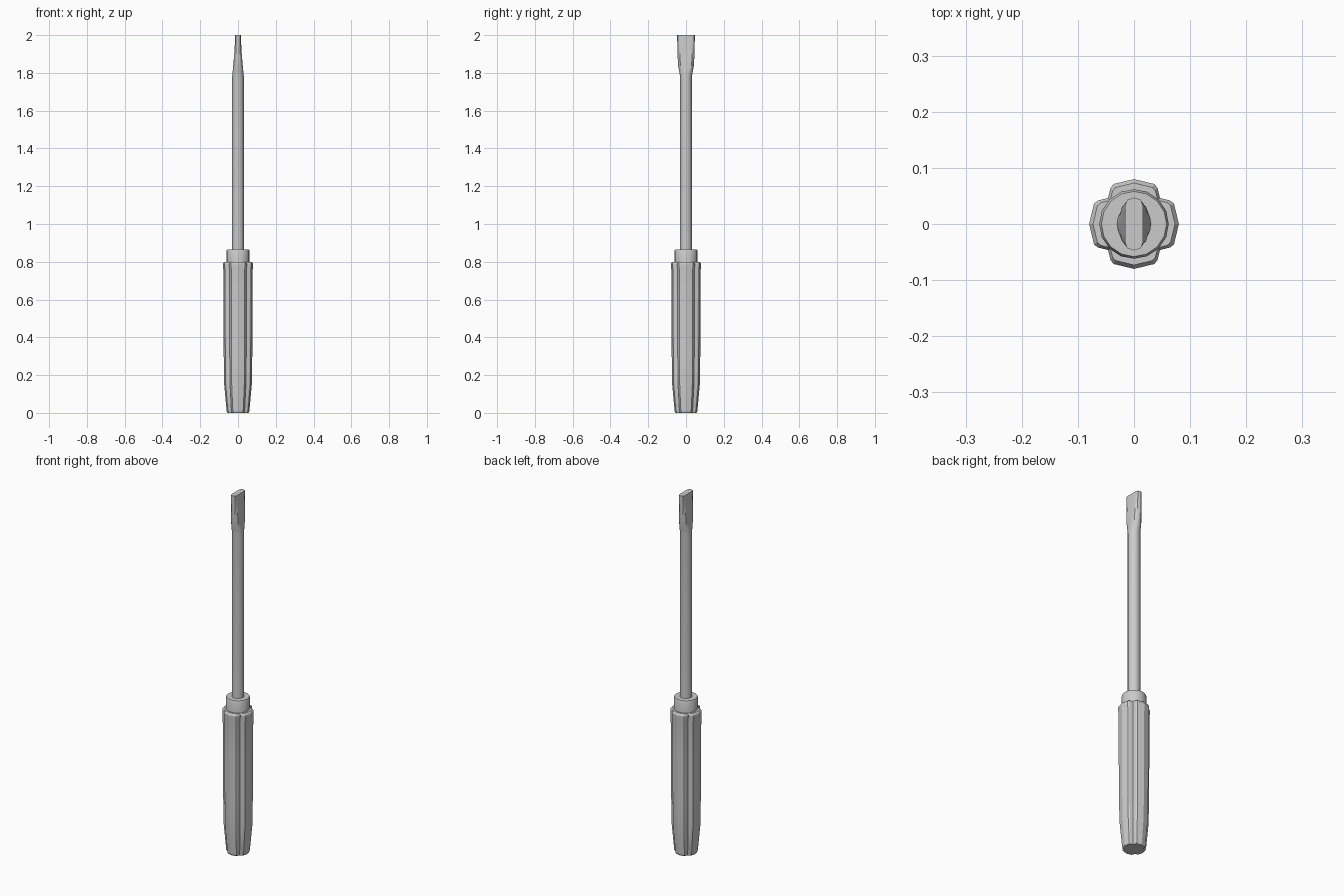
import bpy, bmesh
from math import sin, cos, pi, radians

if "Cube" in bpy.data.objects:
    bpy.data.objects.remove(bpy.data.objects["Cube"])


def loft(name, rings, angle=30):
    """Skin a stack of equal-length point rings and cap both ends."""
    bm = bmesh.new()
    loops = [[bm.verts.new(p) for p in ring] for ring in rings]
    n = len(loops[0])
    for a, b in zip(loops, loops[1:]):
        for i in range(n):
            j = (i + 1) % n
            bm.faces.new((a[i], a[j], b[j], b[i]))
    bm.faces.new(loops[0][::-1])
    bm.faces.new(loops[-1])
    bmesh.ops.recalc_face_normals(bm, faces=bm.faces[:])
    mesh = bpy.data.meshes.new(name)
    bm.to_mesh(mesh)
    bm.free()
    ob = bpy.data.objects.new(name, mesh)
    bpy.context.collection.objects.link(ob)
    bpy.ops.object.select_all(action='DESELECT')
    ob.select_set(True)
    bpy.context.view_layer.objects.active = ob
    bpy.ops.object.shade_smooth_by_angle(angle=radians(angle))
    return ob


# Grip: four broad lobes with grooves on the diagonals
LOBE = [(0, 1.0), (27, 1.0), (33, 0.96), (45, 0.82), (57, 0.96), (63, 1.0)]


def grip_ring(r, z):
    return [(r * k * cos(radians(q * 90 + a)), r * k * sin(radians(q * 90 + a)), z)
            for q in range(4) for a, k in LOBE]


grip_profile = [(0.056, 0), (0.060, 0.008), (0.073, 0.15), (0.0755, 0.30), (0.077, 0.55),
                (0.078, 0.76), (0.080, 0.775), (0.080, 0.79), (0.073, 0.80)]
loft("grip", [grip_ring(r, z) for r, z in grip_profile], 20)


# Collar between grip and shaft
def round_ring(r, z, n=16):
    return [(r * cos(2 * pi * i / n), r * sin(2 * pi * i / n), z) for i in range(n)]


loft("collar", [round_ring(r, z) for r, z in
                [(0.062, 0.78), (0.062, 0.855), (0.058, 0.866)]])


# Shaft flowing into the flat blade: narrowed in x, flared in y
def blade_ring(half_x, half_y, z, n=16):
    r = 0.031
    ring = []
    for i in range(n):
        t = 2 * pi * i / n
        x = max(-half_x, min(half_x, r * cos(t)))
        ring.append((x, half_y * sin(t), z))
    return ring


sections = [(0.031, 0.031, 0.84), (0.031, 0.031, 1.78), (0.028, 0.036, 1.81),
            (0.025, 0.042, 1.84), (0.020, 0.045, 1.90), (0.017, 0.046, 1.95),
            (0.016, 0.047, 2.0)]
loft("shaft_and_blade", [blade_ring(*s) for s in sections])
